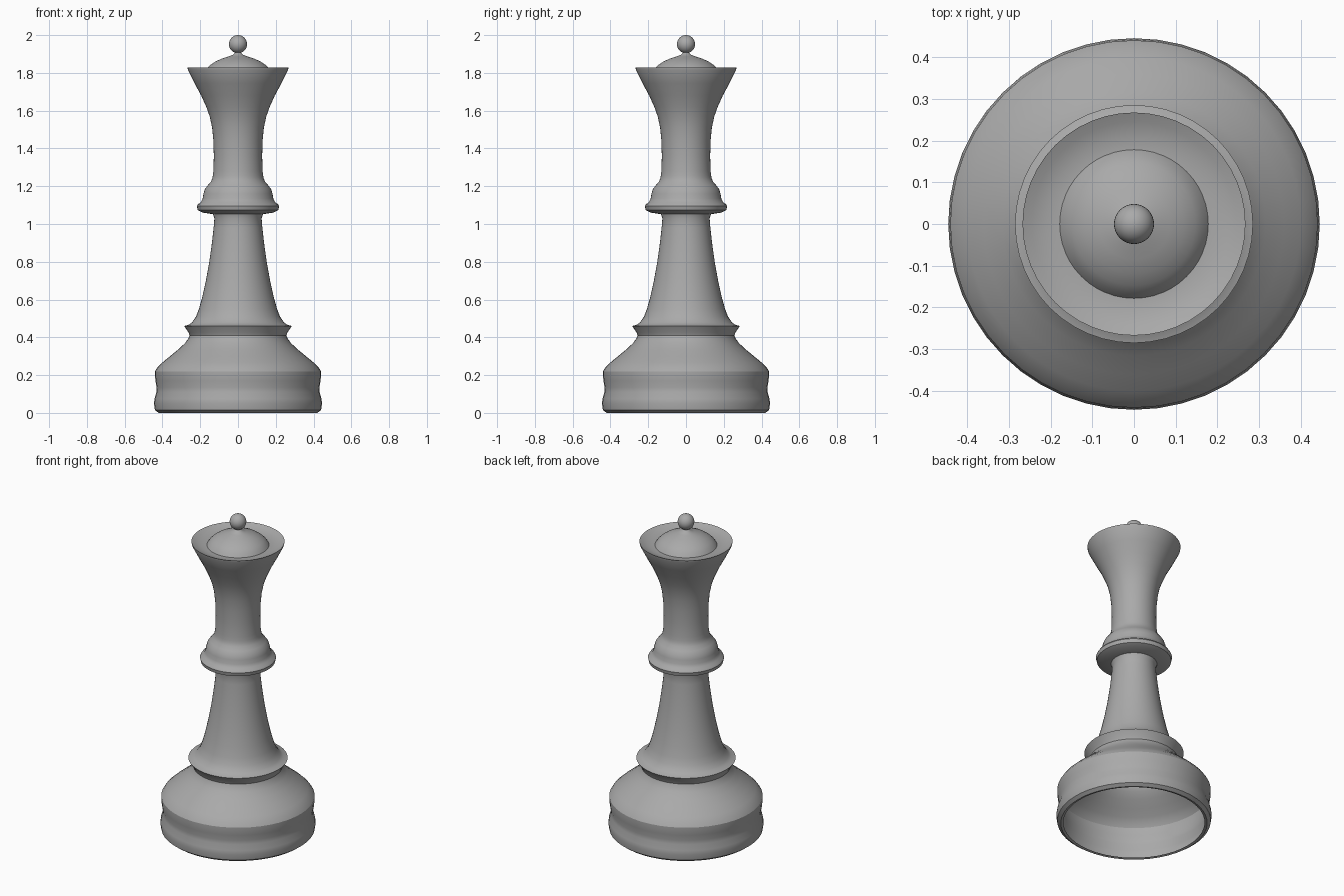
import bpy, bmesh, math

SEGS = 48
grey = bpy.data.materials.new("plain grey")
grey.diffuse_color = (0.4, 0.4, 0.4, 1)


def finish(ob, angle=32):
    ob.data.materials.append(grey)
    bpy.ops.object.select_all(action='DESELECT')
    ob.select_set(True)
    bpy.context.view_layer.objects.active = ob
    bpy.ops.object.shade_smooth_by_angle(angle=math.radians(angle))


def lathe(name, profile):
    """Spin (radius, height) points, listed bottom to top, around z."""
    bm = bmesh.new()
    rings = []
    for r, z in profile:
        if r == 0:
            rings.append([bm.verts.new((0, 0, z))] * SEGS)
        else:
            rings.append([bm.verts.new((r * math.cos(2 * math.pi * k / SEGS),
                                        r * math.sin(2 * math.pi * k / SEGS), z))
                          for k in range(SEGS)])
    for a, b in zip(rings, rings[1:]):
        for k in range(SEGS):
            n = (k + 1) % SEGS
            vs = [a[k], a[n], b[n], b[k]]
            bm.faces.new(list(dict.fromkeys(vs)))
    me = bpy.data.meshes.new(name)
    bm.to_mesh(me)
    bm.free()
    ob = bpy.data.objects.new(name, me)
    bpy.context.collection.objects.link(ob)
    finish(ob)


# Hollow base, open underneath
lathe("base_foot", [(0.405, 0.004), (0.42, 0.0), (0.44, 0.015), (0.445, 0.05), (0.442, 0.075),
                    (0.432, 0.11), (0.431, 0.135), (0.437, 0.17), (0.44, 0.20), (0.44, 0.22)])
lathe("base_shoulder", [(0.44, 0.22), (0.425, 0.243), (0.40, 0.267), (0.36, 0.30),
                        (0.315, 0.337), (0.28, 0.37), (0.262, 0.395), (0.256, 0.41)])
# Flared ring above the base
lathe("base_ring", [(0.256, 0.41), (0.262, 0.425), (0.285, 0.46)])
# Tapering stem
lathe("stem", [(0.285, 0.46), (0.26, 0.467), (0.243, 0.48), (0.222, 0.51), (0.207, 0.55),
               (0.19, 0.61), (0.17, 0.70), (0.152, 0.80), (0.138, 0.90), (0.129, 0.98),
               (0.125, 1.03), (0.132, 1.052)])
# Collar
lathe("collar", [(0.132, 1.052), (0.185, 1.06), (0.213, 1.073), (0.218, 1.095), (0.212, 1.105),
                 (0.197, 1.115), (0.187, 1.135), (0.183, 1.16), (0.175, 1.185), (0.16, 1.205),
                 (0.143, 1.225), (0.135, 1.245), (0.133, 1.26)])
# Flared head with sunken top
lathe("head", [(0.133, 1.26), (0.13, 1.28), (0.128, 1.36), (0.13, 1.44), (0.137, 1.51),
               (0.15, 1.57), (0.168, 1.62), (0.195, 1.68), (0.23, 1.745), (0.265, 1.815),
               (0.267, 1.828), (0.245, 1.818), (0.21, 1.806), (0.178, 1.805)])
# Dome on top of the head
lathe("dome", [(0.178, 1.805), (0.165, 1.825), (0.147, 1.842), (0.12, 1.86), (0.085, 1.876),
               (0.05, 1.887), (0.025, 1.897), (0.012, 1.91), (0, 1.912)])
# Finial ball
bpy.ops.mesh.primitive_uv_sphere_add(segments=32, ring_count=16, radius=0.048,
                                     location=(0, 0, 1.952))
ball = bpy.context.object
ball.name = "finial_ball"
finish(ball)
